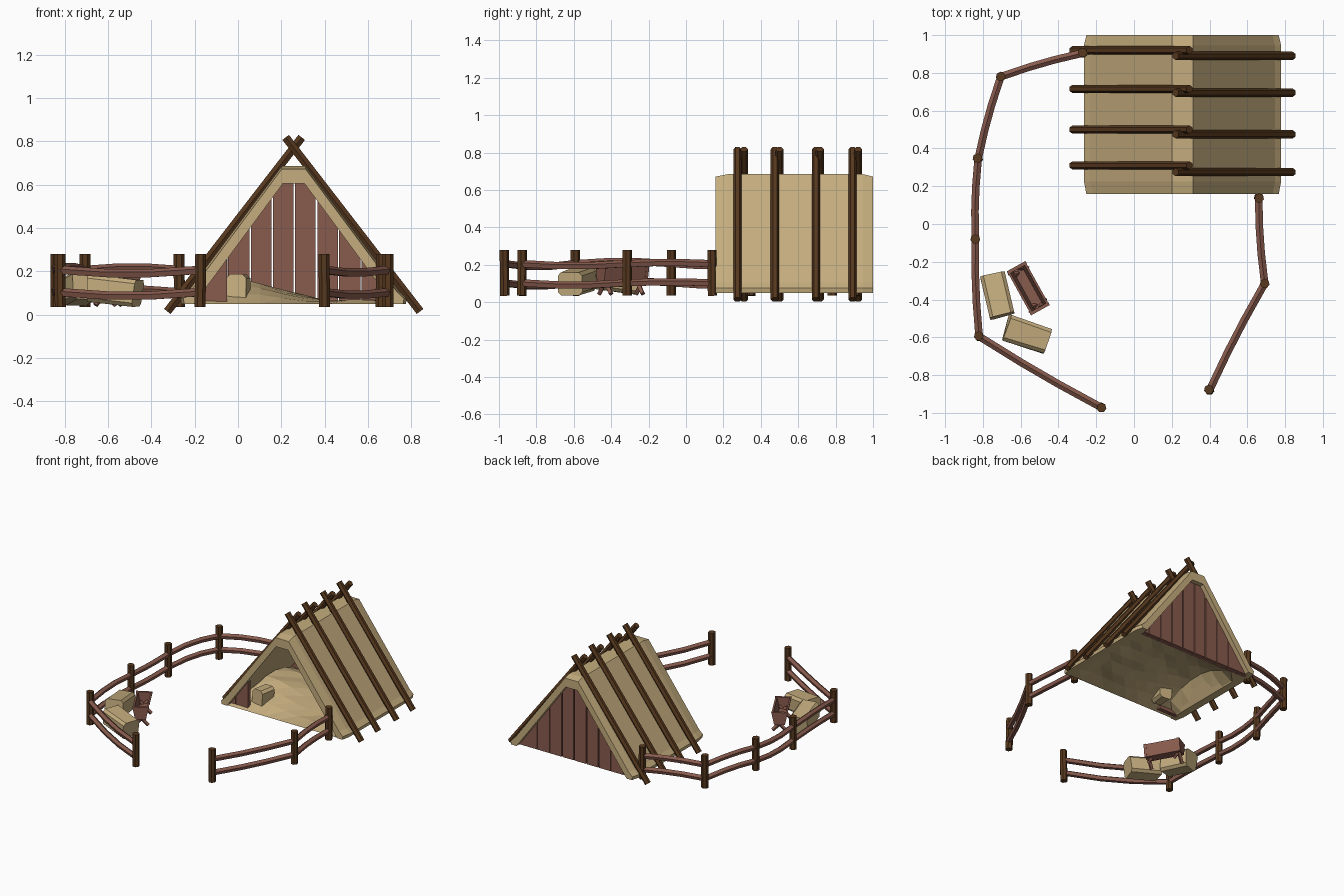
import bpy, bmesh, math, random
from mathutils import Vector, Matrix

if "Cube" in bpy.data.objects:
    bpy.data.objects.remove(bpy.data.objects["Cube"])
random.seed(4)


def material(name, col):
    m = bpy.data.materials.new(name)
    m.diffuse_color = (*col, 1)
    m.use_nodes = True
    m.node_tree.nodes["Principled BSDF"].inputs["Base Color"].default_value = m.diffuse_color
    return m


STRAW = material("straw", (0.56, 0.42, 0.21))
PLANK = material("red_brown_wood", (0.25, 0.105, 0.075))
POLE = material("dark_brown_wood", (0.095, 0.04, 0.013))


def finish(bm, name, mat, fix=True):
    if fix:
        bmesh.ops.recalc_face_normals(bm, faces=bm.faces)
    me = bpy.data.meshes.new(name)
    bm.to_mesh(me)
    bm.free()
    me.materials.append(mat)
    ob = bpy.data.objects.new(name, me)
    bpy.context.collection.objects.link(ob)
    return ob


def loft(name, rings, mat):
    """Skin closed rings of equal length and cap both ends."""
    bm = bmesh.new()
    vs = [[bm.verts.new(p) for p in r] for r in rings]
    n = len(vs[0])
    for a, b in zip(vs, vs[1:]):
        for i in range(n):
            bm.faces.new((a[i], a[(i + 1) % n], b[(i + 1) % n], b[i]))
    bm.faces.new(vs[0])
    bm.faces.new(vs[-1])
    return finish(bm, name, mat)


def tube(name, pts, r, mat, sides=6, twist=0.0):
    pts = [Vector(p) for p in pts]
    d = (pts[-1] - pts[0]).normalized()
    ref = Vector((0, 0, 1)) if abs(d.z) < 0.9 else Vector((1, 0, 0))
    u = d.cross(ref).normalized()
    v = u.cross(d)
    ang = [2 * math.pi * i / sides + twist for i in range(sides)]
    return loft(name, [[p + u * r * math.cos(a) + v * r * math.sin(a) for a in ang]
                       for p in pts], mat)


def prism_y(name, profile, y0, y1, mat):
    return loft(name, [[(x, y, z) for x, z in profile] for y in (y0, y1)], mat)


CX = 0.257  # hut centre line

# Thatched roof: thick A-shaped shell with softened ends
def roof_ring(y, s):
    outer = [(0.055, 0.685 - s), (0.49 - s, 0.105), (0.522 - s, 0.075), (0.518 - s, 0.05)]
    inner = [(0.46, 0.05), (0.05, 0.605)]
    half = outer + inner
    pts = half + [(-x, z) for x, z in reversed(half)]
    return [(CX + x, y, z) for x, z in pts]


rings = [roof_ring(0.158, 0.013), roof_ring(0.225, 0), roof_ring(0.945, 0), roof_ring(1.0, 0.013)]
bm = bmesh.new()
vs = [[bm.verts.new(p) for p in r] for r in rings]
n = len(vs[0])
for a, b in zip(vs, vs[1:]):
    for i in range(n):
        bm.faces.new((a[i], a[(i + 1) % n], b[(i + 1) % n], b[i]))
for r in (vs[0], vs[-1]):  # end bands: mirrored legs and the ridge piece
    bm.faces.new(r[0:6])
    bm.faces.new(r[6:12])
    bm.faces.new((r[0], r[5], r[6], r[11]))
finish(bm, "thatch_roof", STRAW)


# Wall planks cut to the roof slope
def roof_height(x):
    return min(0.62, 0.62 - (abs(x - CX) - 0.05) * 1.354)


def wall_plank(name, x0, x1, y0, y1):
    xs = [x0] + [x for x in (CX - 0.05, CX + 0.05) if x0 < x < x1] + [x1]
    top = [(x, max(0.055, roof_height(x))) for x in reversed(xs)]
    prism_y(name, [(x0, 0.05), (x1, 0.05)] + top, y0, y1, PLANK)


for k in range(-5, 5):
    x0 = 0.26 + 0.1025 * k
    gap = 0.004 if -3 < k < 2 else 0.0015
    wall_plank(f"back_wall_plank_{k + 6}", max(x0 + gap, -0.225), min(x0 + 0.1025 - gap, 0.735), 0.925, 0.965)
wall_plank("front_wall_plank_1", -0.22, -0.152, 0.19, 0.22)
wall_plank("front_wall_plank_2", -0.15, -0.05, 0.19, 0.22)

# Crossed roof poles
for i, (yl, yr) in enumerate([(0.31, 0.275), (0.50, 0.475), (0.715, 0.695), (0.92, 0.89)]):
    for side, y in ((-1, yl), (1, yr)):
        tube(f"roof_pole_{i + 1}_{'left' if side < 0 else 'right'}",
             [(CX + side * 0.583, y, 0.015), (CX - side * 0.037, y, 0.818)], 0.022, POLE, 6)

# Loose straw on the hut floor
bm = bmesh.new()
NX, NY = 9, 7
grid = []
for j in range(NY + 1):
    row = []
    for i in range(NX + 1):
        x, y = -0.21 + 0.935 * i / NX, 0.165 + 0.76 * j / NY
        heap = max(0, min(1, (0.42 - x) / 0.45)) * 0.11 * math.sin(math.pi * j / NY)
        edge = i in (0, NX) or j in (0, NY)
        z = 0.05 if edge else 0.06 + heap + random.uniform(-0.01, 0.012)
        row.append(bm.verts.new((x, y, z)))
    grid.append(row)
for j in range(NY):
    for i in range(NX):
        a, b, c, d = grid[j][i], grid[j][i + 1], grid[j + 1][i + 1], grid[j + 1][i]
        bm.faces.new((a, b, c))
        bm.faces.new((a, c, d))
finish(bm, "straw_floor", STRAW)


# Straw bales: chamfered, slightly uneven blocks
def bale(name, loc, size, rot, tilt=0.0):
    bm = bmesh.new()
    bmesh.ops.create_cube(bm, size=1)
    for v in bm.verts:
        v.co = Vector([c * s * random.uniform(0.92, 1.04) for c, s in zip(v.co, size)])
    edges = [e for e in bm.edges if abs((e.verts[0].co - e.verts[1].co).normalized().x) > 0.9]
    bmesh.ops.bevel(bm, geom=edges, offset=0.018, segments=1, affect='EDGES')
    bm.transform(Matrix.Translation(loc) @ Matrix.Rotation(math.radians(rot), 4, 'Z')
                 @ Matrix.Rotation(math.radians(tilt), 4, 'Y'))
    finish(bm, name, STRAW)


bale("bale_side", (-0.722, -0.378, 0.125), (0.23, 0.135, 0.14), -76, -8)
bale("bale_front", (-0.57, -0.583, 0.11), (0.23, 0.14, 0.13), -18, 5)
bale("bale_in_hut", (0.0, 0.30, 0.12), (0.12, 0.1, 0.135), 80, 4)

# Feeding trough: tapered box with hollow top on crossed legs
M = Matrix.Translation((-0.56, -0.34, 0)) @ Matrix.Rotation(math.radians(-61), 4, 'Z')
section = [(-0.035, 0.10), (0.035, 0.10), (0.055, 0.19), (0.043, 0.19),
           (0.026, 0.115), (-0.026, 0.115), (-0.043, 0.19), (-0.055, 0.19)]
bm = bmesh.new()
vs = [[bm.verts.new(M @ Vector((x, y, z))) for y, z in section] for x in (-0.122, 0.122)]
for i in range(8):
    bm.faces.new((vs[0][i], vs[0][(i + 1) % 8], vs[1][(i + 1) % 8], vs[1][i]))
finish(bm, "trough_body", PLANK)
for side in (-1, 1):
    end = [(-0.037, 0.10), (0.037, 0.10), (0.057, 0.193), (-0.057, 0.193)]
    loft("trough_end", [[M @ Vector((side * x, y, z)) for y, z in end] for x in (0.115, 0.133)], PLANK)
    for s in (-1, 1):
        tube("trough_leg", [M @ Vector((side * (0.105 + 0.008 * s), -s * 0.05, 0.045)),
                            M @ Vector((side * (0.105 + 0.008 * s), s * 0.03, 0.13))], 0.014, PLANK, 4)

# Fence: posts with two bent rails between neighbours
runs = [[(-0.27, 0.905), (-0.705, 0.78), (-0.825, 0.345), (-0.84, -0.08), (-0.82, -0.595), (-0.175, -0.97)],
        [(0.66, 0.14), (0.692, -0.315), (0.4, -0.88)]]
bends = [0.012, 0.015, -0.012, 0.012, -0.017, 0.006, -0.012]
k = 0
for run in runs:
    for x, y in run:
        lean = random.uniform(-0.004, 0.004)
        tube("fence_post", [(x, y, 0.035), (x + lean, y - lean, 0.28)], 0.026, POLE, 7)
    for a, b in zip(run, run[1:]):
        a, b = Vector((*a, 0)), Vector((*b, 0))
        out = Vector((-(b - a).y, (b - a).x, 0)).normalized() * -0.008
        for z in (0.102, 0.205):
            pts = []
            for t, w in ((0, 0), (0.35, 0.9), (0.65, 0.9), (1, 0)):
                p = a.lerp(b, t) + out * w
                p.z = z + bends[k] * w
                pts.append(p)
            tube("fence_rail", pts, 0.021, PLANK, 5, 0.3)
        k += 1
